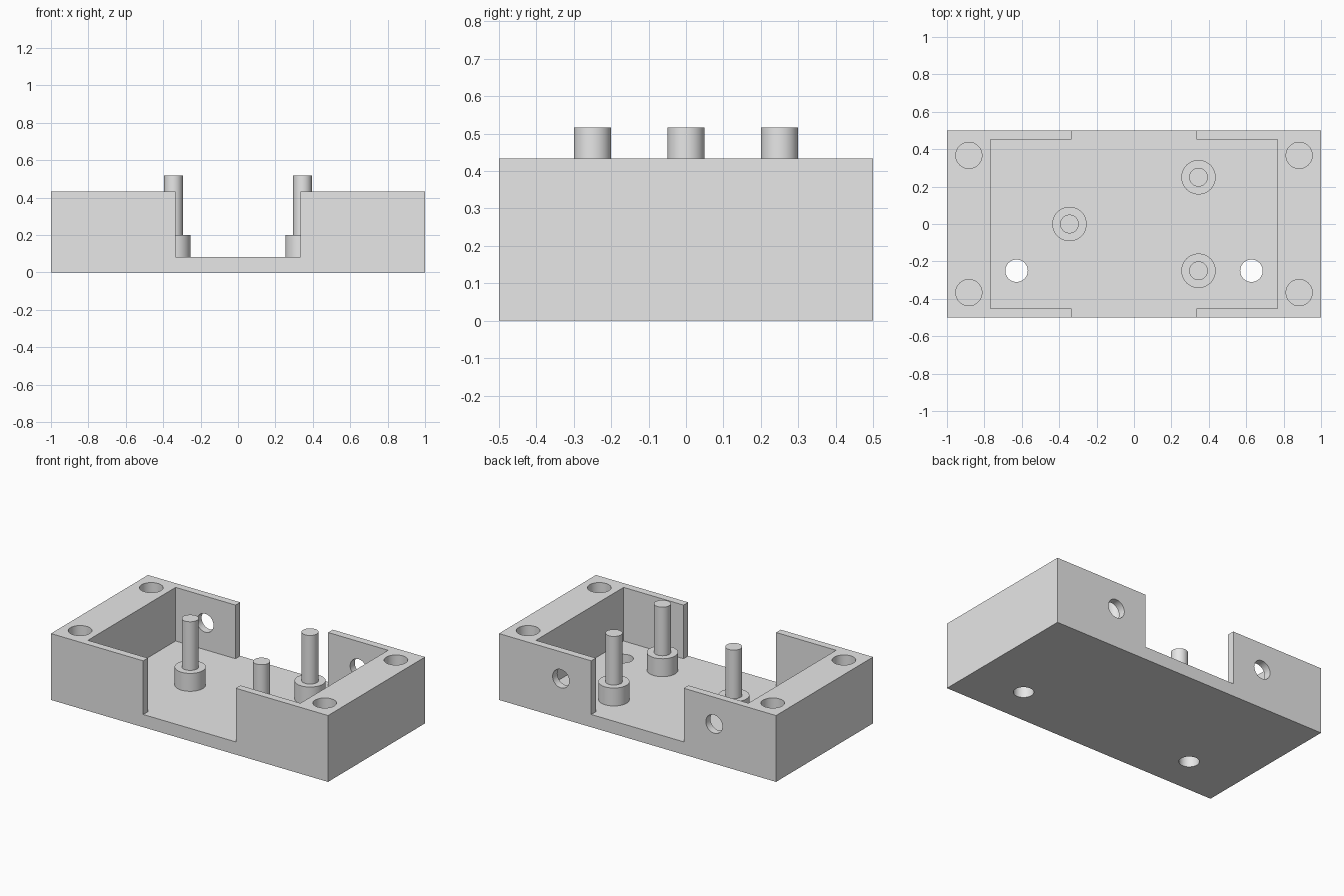
import bpy, bmesh
from mathutils import Matrix, Vector
from math import pi, radians

cube = bpy.data.objects.get("Cube")
if cube:
    bpy.data.objects.remove(cube, do_unlink=True)

FLOOR, TOP = 0.083, 0.433      # floor surface and wall top

grey = bpy.data.materials.new("plain grey")
grey.use_nodes = True
grey.diffuse_color = (0.8, 0.8, 0.8, 1)
grey.node_tree.nodes["Principled BSDF"].inputs["Base Color"].default_value = (0.8, 0.8, 0.8, 1)


def finish(bm, name):
    mesh = bpy.data.meshes.new(name)
    bm.to_mesh(mesh)
    bm.free()
    mesh.materials.append(grey)
    obj = bpy.data.objects.new(name, mesh)
    bpy.context.collection.objects.link(obj)
    return obj


def box(name, lo, hi):
    bm = bmesh.new()
    bmesh.ops.create_cube(bm, size=2)
    for v in bm.verts:
        v.co = Vector([hi[i] if v.co[i] > 0 else lo[i] for i in range(3)])
    return finish(bm, name)


def cylinder(name, center, radius, depth, turn=0):
    bm = bmesh.new()
    matrix = Matrix.Translation(center) @ Matrix.Rotation(turn, 4, "X")
    bmesh.ops.create_cone(bm, cap_ends=True, segments=48, radius1=radius,
                          radius2=radius, depth=depth, matrix=matrix)
    return finish(bm, name)


def smooth(obj):
    bpy.ops.object.select_all(action="DESELECT")
    obj.select_set(True)
    bpy.context.view_layer.objects.active = obj
    bpy.ops.object.shade_smooth_by_angle(angle=radians(30))


# Case block, with its cavity and the openings through front and back walls
case = box("case", (-1, -0.5, 0), (1, 0.5, TOP))
cutters = [
    box("cavity_cutter", (-0.767, -0.452, FLOOR), (0.767, 0.452, 0.6)),
    box("opening_cutter", (-0.334, -0.6, FLOOR), (0.334, 0.6, 0.6)),
]
for side in (-1, 1):
    # Blind corner sockets
    for end in (-1, 1):
        cutters.append(cylinder("socket_cutter", (side * 0.883, end * 0.367, 0.333), 0.07, 0.5))
    # Floor holes and back wall holes
    cutters.append(cylinder("floor_hole_cutter", (side * 0.628, -0.25, 0), 0.06, 0.3))
    cutters.append(cylinder("back_hole_cutter", (side * 0.553, 0.5, 0.258), 0.06, 0.3, pi / 2))

for cutter in cutters:
    cutter.hide_render = True
    cut = case.modifiers.new(cutter.name, "BOOLEAN")
    cut.operation = "DIFFERENCE"
    cut.solver = "EXACT"
    cut.object = cutter

# Bake the cuts and discard the cutters
graph = bpy.context.evaluated_depsgraph_get()
baked = bpy.data.meshes.new_from_object(case.evaluated_get(graph))
case.modifiers.clear()
case.data = baked
for cutter in cutters:
    bpy.data.objects.remove(cutter, do_unlink=True)
smooth(case)

# Stepped mounting posts: a wide boss with a thin pin
posts = {"right": (-0.345, 0), "left_front": (0.345, -0.25), "left_back": (0.345, 0.25)}
for place, (x, y) in posts.items():
    for part, radius, low, high in (("boss", 0.092, FLOOR, 0.2), ("pin", 0.05, 0.2, 0.517)):
        smooth(cylinder(f"{place}_{part}", (x, y, (low + high) / 2), radius, high - low))
